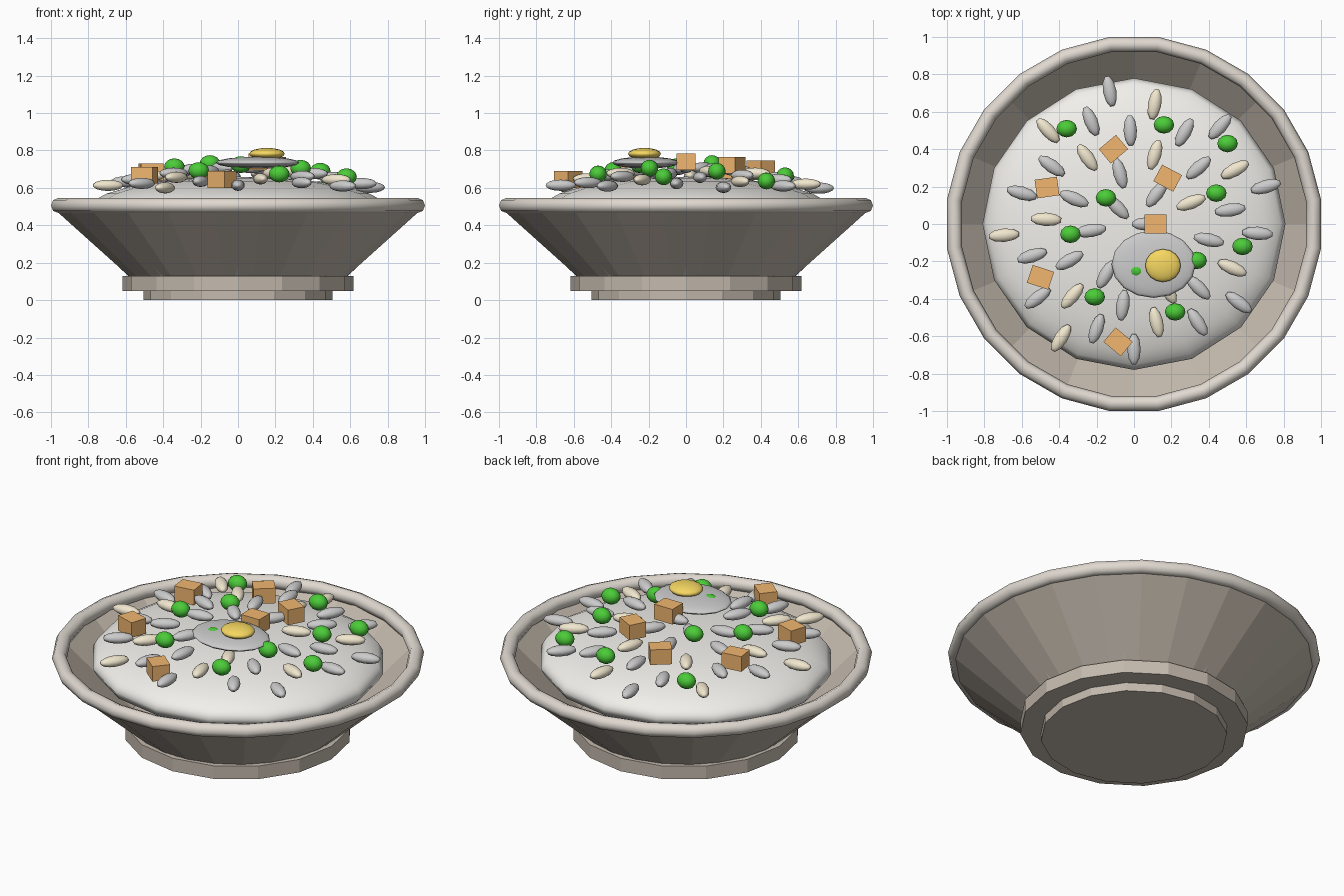
import bpy, math
from math import pi, sin, cos, atan2, radians

if "Cube" in bpy.data.objects:
    bpy.data.objects.remove(bpy.data.objects["Cube"])


def material(name, rgb):
    m = bpy.data.materials.new(name)
    m.diffuse_color = (*rgb, 1)
    m.use_nodes = True
    m.node_tree.nodes["Principled BSDF"].inputs["Base Color"].default_value = m.diffuse_color
    return m


CLAY = material("clay", (0.55, 0.49, 0.42))
RIM = material("rim_clay", (0.74, 0.69, 0.63))
RICE = material("rice", (0.88, 0.87, 0.83))
GREY = material("grey_rice", (0.68, 0.69, 0.71))
WHITE = material("white_rice", (0.82, 0.82, 0.81))
CREAM = material("cream_rice", (0.88, 0.80, 0.62))
GREEN = material("pea_green", (0.07, 0.60, 0.04))
ORANGE = material("carrot_orange", (0.88, 0.47, 0.16))
YOLK = material("yolk_yellow", (0.92, 0.68, 0.12))


def finish(name, mat, smooth=None):
    o = bpy.context.object
    o.name = name
    o.data.materials.append(mat)
    if smooth:
        bpy.ops.object.shade_smooth_by_angle(angle=radians(smooth))
    return o


def lathe(name, profile, sides, mat, turn=0.0, cap=True):
    """Revolve (radius, z) points into a faceted shell, closed at its first ring."""
    verts = [(r * cos(turn + 2 * pi * i / sides), r * sin(turn + 2 * pi * i / sides), z)
             for r, z in profile for i in range(sides)]
    faces = [(k * sides + i, k * sides + (i + 1) % sides,
              (k + 1) * sides + (i + 1) % sides, (k + 1) * sides + i)
             for k in range(len(profile) - 1) for i in range(sides)]
    if cap:
        faces.append(tuple(reversed(range(sides))))
    me = bpy.data.meshes.new(name)
    me.from_pydata(verts, [], faces)
    o = bpy.data.objects.new(name, me)
    bpy.context.collection.objects.link(o)
    me.materials.append(mat)
    return o


def drum(name, r, z0, z1):
    bpy.ops.mesh.primitive_cylinder_add(vertices=16, radius=r, depth=z1 - z0,
                                        location=(0, 0, (z0 + z1) / 2))
    finish(name, CLAY)


def blob(name, loc, scale, mat, seg=12, rings=8, turn=0.0, tilt=0.0):
    bpy.ops.mesh.primitive_uv_sphere_add(segments=seg, ring_count=rings, radius=1,
                                         location=loc, rotation=(0, tilt, turn))
    bpy.context.object.scale = scale
    return finish(name, mat, 60)


def mound(x, y, top, fall):
    """Height above the domed rice at x, y."""
    return top - fall * ((x / 0.81) ** 2 + (y / 0.78) ** 2)


# Bowl: two nearly coincident shells with different side counts, foot and rim
lathe("bowl_outside", [(0.50, 0.05), (1.0, 0.495)], 24, CLAY, pi / 24)
inner = lathe("bowl_inside", [(0.557, 0.1), (0.962, 0.49)], 16, CLAY)
inner.data.flip_normals()
drum("base_disc", 0.505, 0.0, 0.055)
drum("foot_ring", 0.618, 0.05, 0.128)
bpy.ops.mesh.primitive_torus_add(major_segments=24, minor_segments=8, major_radius=0.968,
                                 minor_radius=0.0405, location=(0, 0, 0.506),
                                 rotation=(0, 0, pi / 24))
finish("rim", RIM, 60)

# Rice mound
blob("rice_mound", (0, 0, 0.48), (0.81, 0.78, 0.18), RICE, 16, 12)

# Loose grains, pointing outwards from the centre
grains = {
    GREY: [(-.23, .55), (.27, .49), (-.075, .27), (-.60, .165), (-.32, .135), (.12, .16),
           (.705, .20), (.515, .075), (.07, 0), (-.345, -.195), (-.515, -.395),
           (-.06, -.435), (.345, -.34), (.56, -.42), (0, -.67)],
    WHITE: [(-.13, .71), (-.02, .50), (.46, .52), (-.44, .31), (.345, .30), (-.09, .09),
            (-.23, -.035), (.40, -.085), (.66, -.05), (-.545, -.17), (-.15, -.27),
            (-.20, -.56), (.34, -.525)],
    CREAM: [(.11, .64), (-.46, .50), (.11, .37), (-.25, .355), (.54, .29), (.305, .115),
            (-.47, .025), (-.695, -.06), (.525, -.235), (-.33, -.385), (.18, -.35),
            (.12, -.525), (-.39, -.61)],
}
for mat, spots in grains.items():
    for x, y in spots:
        blob("rice_grain", (x, y, mound(x, y, 0.71, 0.13)), (0.085, 0.036, 0.03),
             mat, 10, 8, atan2(y, x))

# Peas (the last one pokes through the egg white)
for x, y in [(-.36, .51), (.16, .53), (.50, .43), (-.15, .14), (.44, .165), (-.34, -.055),
             (.58, -.12), (.335, -.195), (-.21, -.39), (.22, -.47), (.015, -.25)]:
    blob("pea", (x, y, mound(x, y, 0.74, 0.15)), (0.055, 0.055 * 0.85, 0.045), GREEN)

# Carrot cubes
for x, y, turn in [(-.11, .40, 40), (-.465, .195, 8), (.18, .245, -28), (.115, 0, 0),
                   (-.50, -.285, -18), (-.085, -.63, -40)]:
    bpy.ops.mesh.primitive_cube_add(size=1, location=(x, y, mound(x, y, 0.743, 0.147)),
                                    rotation=(0, 0, radians(turn)))
    bpy.context.object.scale = (0.12, 0.10, 0.09)
    finish("carrot_cube", ORANGE)

# Fried egg
blob("egg_white", (0.105, -0.215, 0.735), (0.225, 0.18, 0.032), GREY, 16, 8)
blob("egg_yolk", (0.155, -0.222, 0.782), (0.095, 0.088, 0.032), YOLK, 16, 8)
